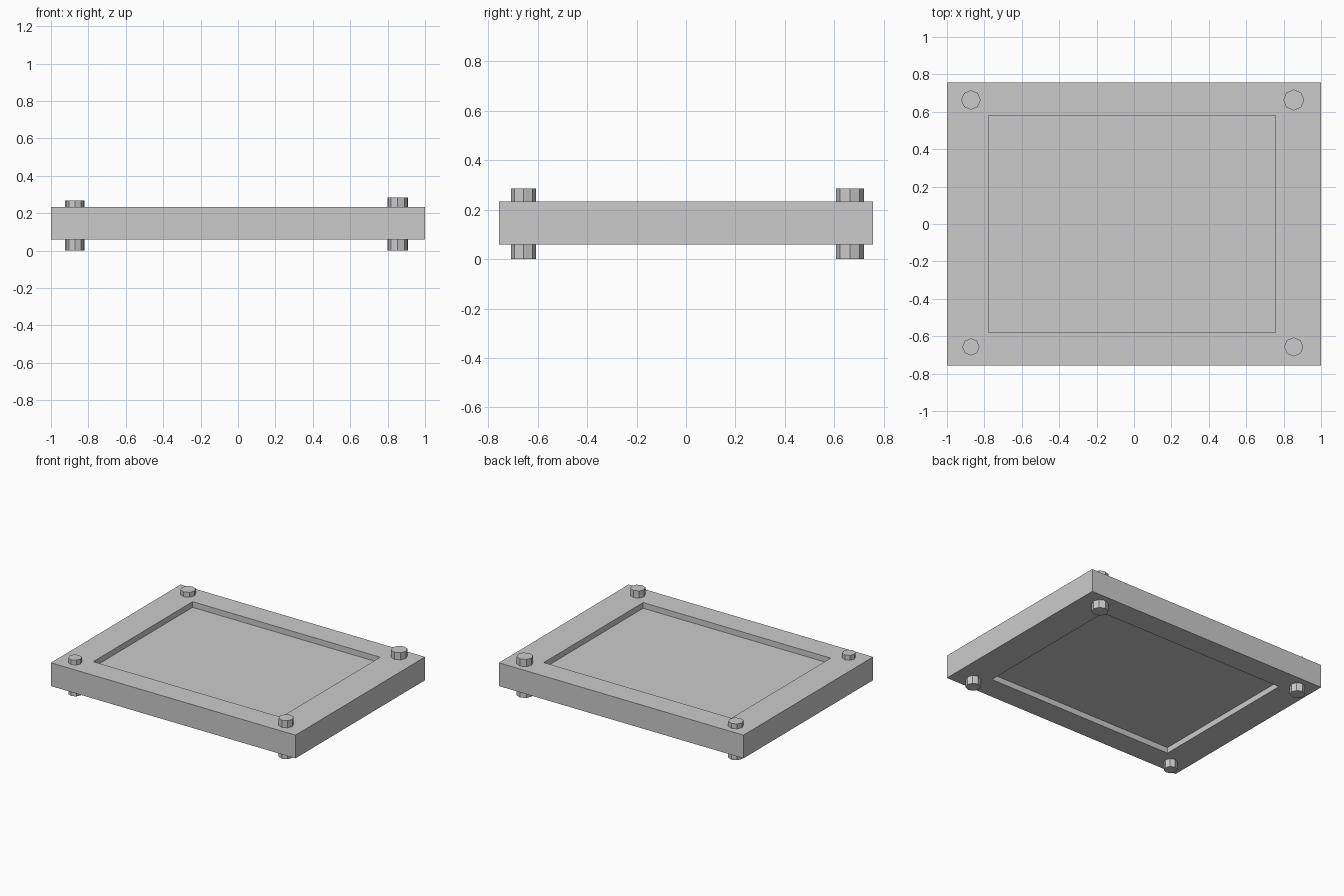
import bpy, bmesh
from math import pi
from mathutils import Matrix

if "Cube" in bpy.data.objects:
    bpy.data.objects.remove(bpy.data.objects["Cube"])


def mesh_object(name, bm):
    bmesh.ops.recalc_face_normals(bm, faces=bm.faces)
    mesh = bpy.data.meshes.new(name)
    bm.to_mesh(mesh)
    bm.free()
    obj = bpy.data.objects.new(name, mesh)
    bpy.context.collection.objects.link(obj)
    return obj


# Slab dimensions and the slightly off-centre opening
X, Y, Z0, Z1 = 1.0, 0.757, 0.06, 0.232
L, R, F, B = -0.778, 0.756, -0.579, 0.581
RECESS = 0.042


def tray():
    # Closed slab with a rectangular recess in the top and in the underside
    bm = bmesh.new()

    def ring(x0, x1, y0, y1, z):
        return [bm.verts.new(p) for p in
                ((x0, y0, z), (x1, y0, z), (x1, y1, z), (x0, y1, z))]

    rings = [ring(L, R, F, B, Z0 + RECESS), ring(L, R, F, B, Z0),
             ring(-X, X, -Y, Y, Z0), ring(-X, X, -Y, Y, Z1),
             ring(L, R, F, B, Z1), ring(L, R, F, B, Z1 - RECESS)]
    for a, b in zip(rings, rings[1:]):
        for i in range(4):
            j = (i + 1) % 4
            bm.faces.new((a[i], a[j], b[j], b[i]))
    bm.faces.new(rings[0])
    bm.faces.new(rings[-1])
    return mesh_object("recessed_frame", bm)


def peg(name, x, y, radius, top):
    # Eight-sided peg running through the frame
    bm = bmesh.new()
    bmesh.ops.create_cone(bm, cap_ends=True, segments=8, radius1=radius,
                          radius2=radius, depth=top,
                          matrix=Matrix.Translation((x, y, top / 2)))
    return mesh_object(name, bm)


tray()

# Corner pegs: the right pair is taller and thicker
for side, x, top, r_front, r_back in (("left", -0.872, 0.268, 0.046, 0.052),
                                      ("right", 0.854, 0.285, 0.051, 0.056)):
    peg(f"{side}_front_peg", x, -0.657, r_front, top)
    peg(f"{side}_back_peg", x, 0.663, r_back, top)
